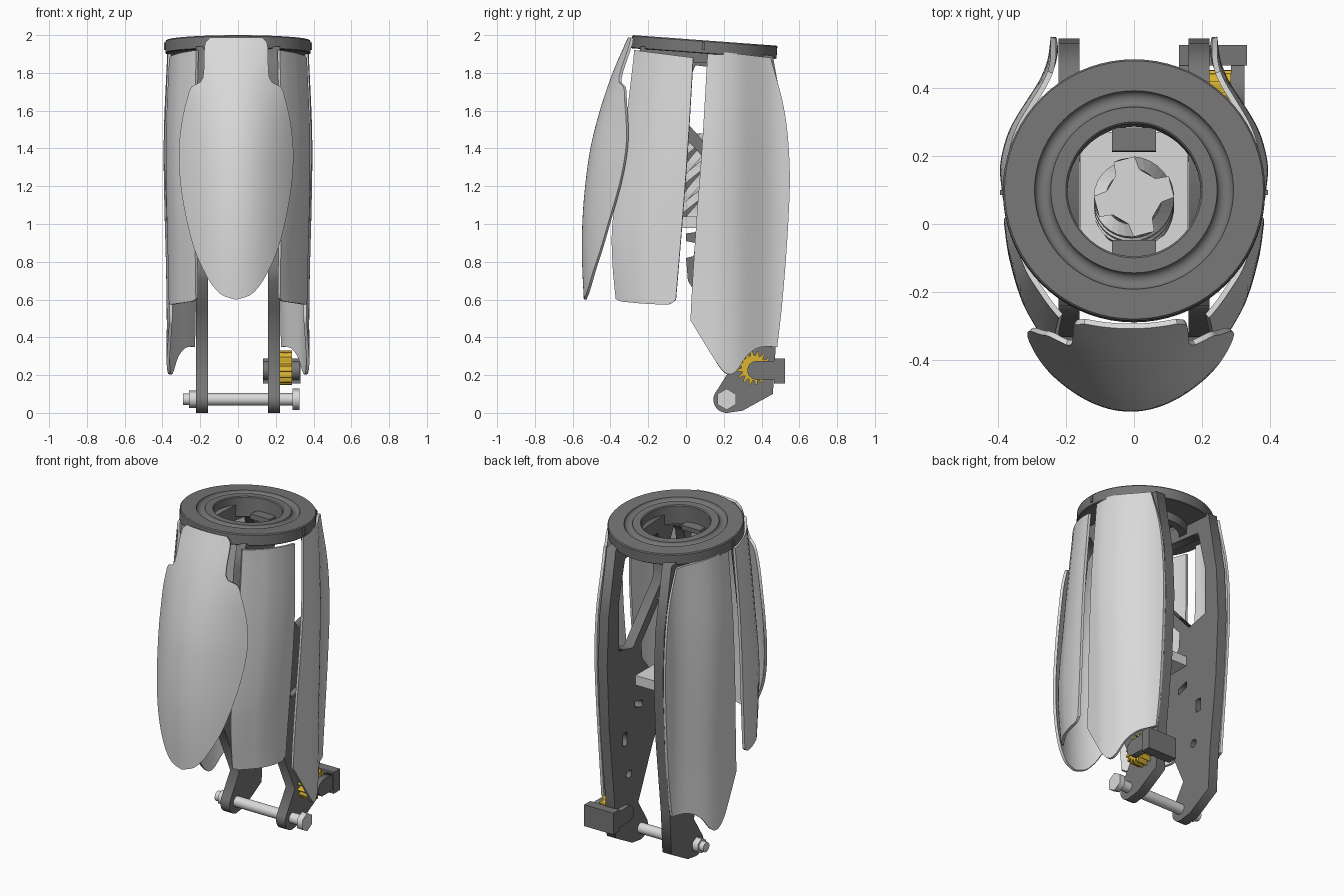
import bpy, bmesh
from math import sin, cos, pi, radians
from mathutils import Matrix, Vector

if "Cube" in bpy.data.objects:
    bpy.data.objects.remove(bpy.data.objects["Cube"], do_unlink=True)


def material(name, rgb):
    m = bpy.data.materials.new(name)
    m.use_nodes = True
    m.diffuse_color = (*rgb, 1)
    m.node_tree.nodes["Principled BSDF"].inputs["Base Color"].default_value = (*rgb, 1)
    return m


LIGHT = material("light grey", (0.7, 0.7, 0.7))
DARK = material("dark grey", (0.18, 0.18, 0.18))
GOLD = material("gold", (0.7, 0.46, 0.03))


def link(name, data, mat):
    ob = bpy.data.objects.new(name, data)
    bpy.context.scene.collection.objects.link(ob)
    data.materials.append(mat)
    return ob


def bake(ob, smooth=False):
    """Replace an object by its evaluated mesh, optionally smoothed by angle."""
    dg = bpy.context.evaluated_depsgraph_get()
    me = bpy.data.meshes.new_from_object(ob.evaluated_get(dg))
    new = bpy.data.objects.new(ob.name, me)
    new.matrix_world = ob.matrix_basis.copy()
    name = ob.name
    bpy.data.objects.remove(ob, do_unlink=True)
    new.name = name
    bpy.context.scene.collection.objects.link(new)
    if smooth:
        me.polygons.foreach_set("use_smooth", [True] * len(me.polygons))
        me.set_sharp_from_angle(angle=radians(35))
    return new


def curve(pts, t):
    """Smooth interpolation through (t, value) points."""
    if t <= pts[0][0]:
        return pts[0][1]
    if t >= pts[-1][0]:
        return pts[-1][1]
    slope = lambda a, b: (b[1] - a[1]) / (b[0] - a[0])
    n = len(pts)
    i = max(k for k in range(n - 1) if pts[k][0] <= t)
    a, b = pts[i], pts[i + 1]
    h = b[0] - a[0]
    m0 = slope(pts[max(i - 1, 0)], b)
    m1 = slope(a, pts[min(i + 2, n - 1)])
    s = (t - a[0]) / h
    return ((2*s**3 - 3*s*s + 1) * a[1] + (s**3 - 2*s*s + s) * h * m0
            + (3*s*s - 2*s**3) * b[1] + (s**3 - s*s) * h * m1)


def shell(name, fn, nu, nv):
    """Thin curved panel from a surface function of u and v in 0..1."""
    bm = bmesh.new()
    g = [[bm.verts.new(fn(i / nu, j / nv)) for j in range(nv + 1)] for i in range(nu + 1)]
    for i in range(nu):
        for j in range(nv):
            bm.faces.new((g[i][j], g[i+1][j], g[i+1][j+1], g[i][j+1]))
    me = bpy.data.meshes.new(name)
    bm.to_mesh(me)
    ob = link(name, me, LIGHT)
    mod = ob.modifiers.new("thickness", 'SOLIDIFY')
    mod.thickness, mod.offset = 0.016, 0
    return bake(ob, True)


def prism(name, loops, x0, x1, mat):
    """Flat part in the y-z plane with holes, running from x0 to x1."""
    cu = bpy.data.curves.new(name, 'CURVE')
    cu.dimensions, cu.fill_mode, cu.extrude = '2D', 'BOTH', (x1 - x0) / 2
    for loop in loops:
        sp = cu.splines.new('POLY')
        sp.points.add(len(loop) - 1)
        for p, (y, z) in zip(sp.points, loop):
            p.co = (y, z, 0, 1)
        sp.use_cyclic_u = True
    ob = link(name, cu, mat)
    ob.matrix_basis = Matrix.Translation(((x0 + x1) / 2, 0, 0)) @ Matrix(
        ((0, 0, 1, 0), (1, 0, 0, 0), (0, 1, 0, 0), (0, 0, 0, 1)))
    return bake(ob)


def circle(y, z, r, n=24, a0=0.0, a1=2 * pi):
    return [(y + r * cos(a0 + (a1 - a0) * k / n), z + r * sin(a0 + (a1 - a0) * k / n))
            for k in range(n)]


def box(name, lo, hi, mat, tilt=0.0):
    bm = bmesh.new()
    lo, hi = Vector(lo), Vector(hi)
    bmesh.ops.create_cube(bm, size=1, matrix=Matrix.Diagonal((*(hi - lo), 1)))
    me = bpy.data.meshes.new(name)
    bm.to_mesh(me)
    ob = link(name, me, mat)
    ob.location = (lo + hi) / 2
    ob.rotation_euler.x = tilt
    return ob


# Tilted top ring with a rounded groove and a short collar
TILT = radians(-4.2)
groove = [(0.268 - 0.024 * cos(a * pi / 8), -0.02 * sin(a * pi / 8)) for a in range(9)]
profile = [(0.195, -0.12), (0.195, -0.005), (0.2, 0)] + groove + [
    (0.38, 0), (0.385, -0.006), (0.385, -0.066), (0.38, -0.07), (0.24, -0.07), (0.24, -0.12)]
bm = bmesh.new()
N = 72
rows = [[bm.verts.new((r * cos(2*pi*k/N), r * sin(2*pi*k/N), z)) for r, z in profile]
        for k in range(N)]
for k in range(N):
    a, b = rows[k], rows[(k + 1) % N]
    for j in range(len(profile)):
        q = (j + 1) % len(profile)
        bm.faces.new((a[j], b[j], b[q], a[q]))
bmesh.ops.recalc_face_normals(bm, faces=bm.faces)
me = bpy.data.meshes.new("top_ring")
bm.to_mesh(me)
ring = link("top_ring", me, DARK)
ring.location, ring.rotation_euler.x = (0, 0.1, 1.972), TILT
bake(ring, True)
for y, nm in ((0.248, "back"), (-0.083, "front")):
    box(nm + "_ring_tab", (-0.065, y - 0.035, 1.85), (0.065, y + 0.035, 1.88), DARK, TILT)

# Front shin panel: narrow strap on top, shoulders, rounded tip
WIDTH = [(0.6, 0.0), (0.62, 0.065), (0.66, 0.11), (0.72, 0.15), (0.85, 0.21), (1.0, 0.252),
         (1.2, 0.287), (1.38, 0.297), (1.55, 0.28), (1.69, 0.247), (1.725, 0.232),
         (1.75, 0.185), (1.79, 0.17), (1.94, 0.165), (1.97, 0.155), (1.985, 0.135)]
FRONT = [(0.6, -0.533), (0.8, -0.542), (1.0, -0.541), (1.2, -0.526), (1.4, -0.498),
         (1.6, -0.448), (1.8, -0.38), (1.985, -0.3)]
BEND = [(0.6, 2.0), (1.4, 2.1), (1.7, 1.6), (1.98, 0.8)]


def front_surface(u, v):
    z = 0.6 + 1.385 * (v ** 1.4)
    x = curve(WIDTH, z) * (2 * u - 1)
    return (x - 0.01, curve(FRONT, z) + curve(BEND, z) * x * x, z)


shell("front_panel", front_surface, 28, 80)

# Side panels, a front and a rear one on each side
SCALE = [(0.2, 0.945), (0.6, 0.945), (1.4, 0.985), (1.92, 0.935)]
F_SECT = [(0, 0.23), (0.1, 0.258), (0.25, 0.293), (0.45, 0.333), (0.75, 0.367), (1, 0.38)]
F_FRONT = [(0.58, -0.365), (0.8, -0.385), (1.0, -0.385), (1.4, -0.33), (1.9, -0.27)]
F_BACK = [(0.58, -0.055), (1.0, -0.02), (1.4, 0.01), (1.9, 0.04)]
F_BOTTOM = [(0, 0.605), (0.08, 0.59), (0.9, 0.575), (1, 0.6)]
R_SECT = [(0.02, 0.376), (0.1, 0.386), (0.17, 0.391), (0.25, 0.373), (0.3, 0.35),
          (0.36, 0.312), (0.42, 0.274), (0.48, 0.25), (0.55, 0.24)]
R_FRONT = [(0.2, 0.02), (0.5, 0.025), (1.0, 0.055), (1.4, 0.085), (1.9, 0.115)]
R_BACK = [(0.3, 0.475), (0.6, 0.51), (1.0, 0.54), (1.3, 0.548), (1.6, 0.52), (1.9, 0.44)]
R_BOTTOM = [(0, 0.49), (0.2, 0.345), (0.4, 0.215), (0.52, 0.215), (0.65, 0.3),
            (0.78, 0.345), (1, 0.35)]


def side_surface(side, front, back, bottom, section):
    def fn(u, v):
        lo = curve(bottom, u)
        z = lo + (1.92 - 0.04 * u - lo) * v
        y0, y1 = curve(front, z), curve(back, z)
        y = y0 + (y1 - y0) * u
        return (side * section(u, y) * curve(SCALE, z), y, z)
    return fn


# Side plate outline, from the foot up the back, with a front strut and a rim
# around the upper window, as y-z points
outline = circle(0.215, 0.07, 0.07, 10, pi * 0.85, pi * 1.6) + [
    (0.3, 0.012), (0.46, 0.1), (0.475, 0.35), (0.525, 0.8), (0.545, 1.2), (0.53, 1.5),
    (0.46, 1.89), (0.3, 1.91), (-0.24, 1.94), (-0.27, 1.8), (-0.33, 1.3), (-0.35, 1.0),
    (-0.3, 1.0), (-0.28, 1.3), (-0.21, 1.75), (-0.12, 1.85), (-0.07, 1.74), (-0.06, 1.5),
    (0.03, 1.42), (0.21, 1.22), (0.2, 1.12), (0.07, 0.96),
    (0.0, 0.95), (0.0, 0.91), (0.05, 0.9), (0.04, 0.83), (0.0, 0.82), (0.01, 0.7),
    (0.1, 0.55), (0.24, 0.24)]
windows = [
    [(0.05, 1.84), (0.37, 1.8), (0.43, 1.55), (0.43, 1.25), (0.29, 1.22), (0.01, 1.53),
     (0.0, 1.72)],
    [(0.2, 0.86), (0.27, 0.88), (0.27, 0.84), (0.2, 0.82)],
    [(0.35, 0.72), (0.39, 0.72), (0.39, 0.64), (0.35, 0.64)],
    circle(0.33, 0.45, 0.025, 12)]

for side, nm in ((1, "left"), (-1, "right")):
    shell(nm + "_front_side_panel", side_surface(side, F_FRONT, F_BACK, F_BOTTOM,
          lambda u, y: curve(F_SECT, u)), 18, 36)
    shell(nm + "_rear_side_panel", side_surface(side, R_FRONT, R_BACK, R_BOTTOM,
          lambda u, y: curve(R_SECT, y)), 28, 40)
    x0, x1 = sorted((side * 0.16, side * 0.222))
    prism(nm + "_side_plate", [outline] + windows, x0, x1, DARK)
    x0, x1 = sorted((side * 0.38, side * 0.393))
    box(nm + "_ring_nub", (x0, 0.085, 1.92), (x1, 0.1, 1.96), DARK)

# Ankle bolt
AY, AZ = 0.215, 0.072
prism("ankle_bolt_shaft", [circle(AY, AZ, 0.032)], -0.25, 0.3, LIGHT)
prism("ankle_bolt_head", [circle(AY, AZ, 0.056, 6, pi / 6, pi * 13 / 6)], 0.288, 0.325, LIGHT)
prism("ankle_bolt_nut", [circle(AY, AZ, 0.046, 6, pi / 6, pi * 13 / 6)], -0.26, -0.222, LIGHT)
prism("ankle_bolt_tip", [circle(AY, AZ, 0.03)], -0.29, -0.26, LIGHT)

# Gold gear held in a forked bracket
GY, GZ, TEETH = 0.36, 0.238, 16
gear = []
for k in range(TEETH):
    for f, r in ((0, 0.066), (0.25, 0.092), (0.5, 0.092), (0.75, 0.066)):
        a = 2 * pi * (k + f) / TEETH
        gear.append((GY + r * cos(a), GZ + r * sin(a)))
prism("gear", [gear], 0.222, 0.285, GOLD)
arm = circle(0.375, 0.225, 0.05, 12, pi / 2, pi * 1.5) + [(0.47, 0.175), (0.47, 0.275)]
prism("bracket_inner_arm", [arm], 0.132, 0.16, DARK)
prism("bracket_outer_arm", [arm], 0.285, 0.325, DARK)
box("bracket_block", (0.132, 0.465, 0.155), (0.332, 0.525, 0.288), DARK)

# Inner floor and twisted four-lobed column
box("inner_floor", (-0.158, -0.12, 0.98), (0.158, 0.27, 1.04), LIGHT)
star = [(0.082, -0.45), (0.118, -0.27), (0.118, 0.27), (0.082, 0.45)]
STEPS = 22


def column_surface(k, j):
    r, a = star[k % 4]
    a += (k // 4) * pi / 2 + (j - STEPS) * 0.2 + 0.26
    return (r * cos(a), 0.045 + 0.0016 * j + r * sin(a), 1.04 + 0.02 * j)


bm = bmesh.new()
rows = [[bm.verts.new(column_surface(k, j)) for k in range(16)] for j in range(STEPS + 1)]
for a, b in zip(rows, rows[1:]):
    for k in range(16):
        q = (k + 1) % 16
        bm.faces.new((a[k], a[q], b[q], b[k]))
bm.faces.new(rows[0][::-1])
bm.faces.new(rows[-1])
me = bpy.data.meshes.new("twisted_column")
bm.to_mesh(me)
link("twisted_column", me, LIGHT)
